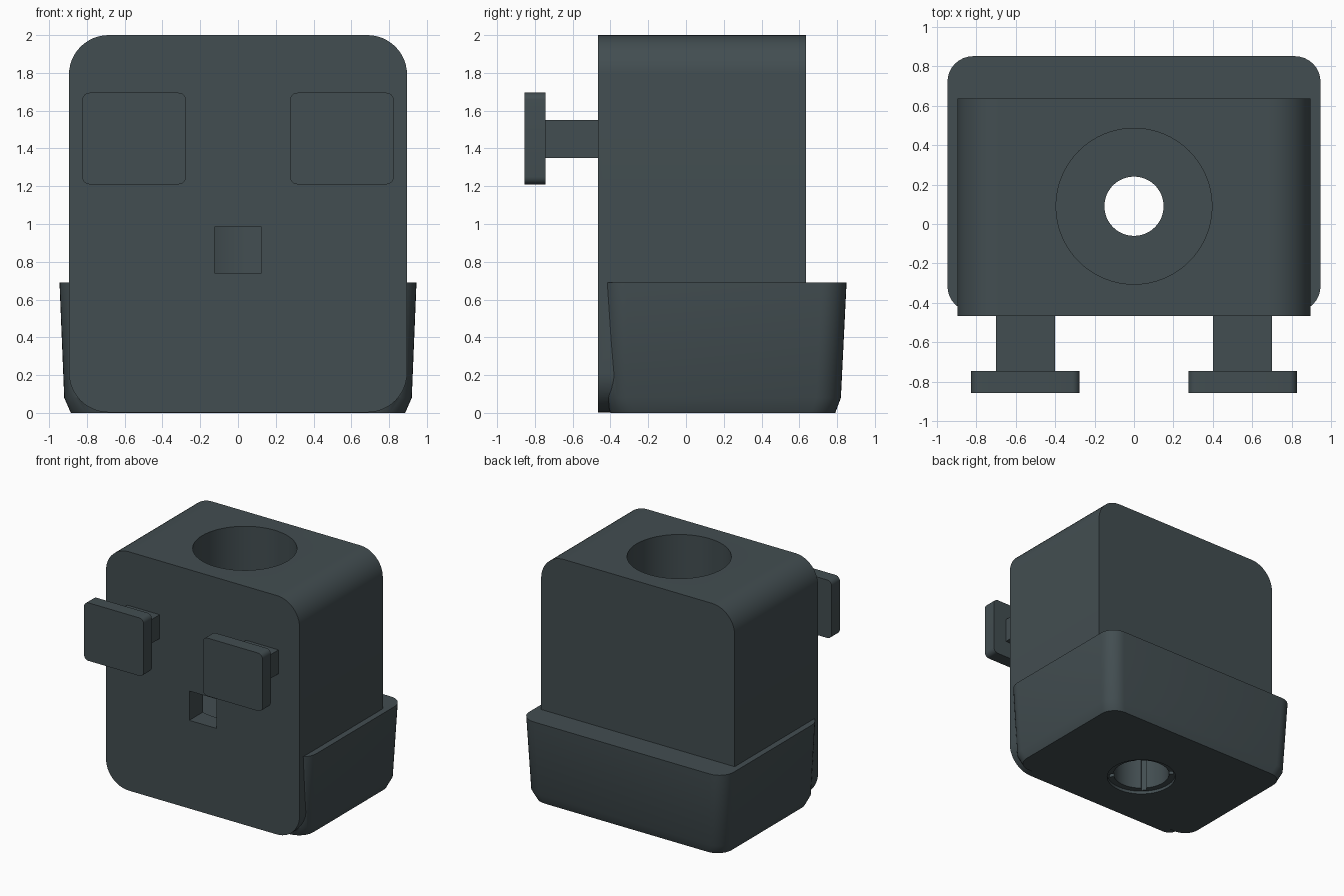
import bpy, bmesh, math

if "Cube" in bpy.data.objects:
    bpy.data.objects.remove(bpy.data.objects["Cube"])

slate = bpy.data.materials.new("dark slate")
slate.diffuse_color = (0.055, 0.075, 0.082, 1)
slate.use_nodes = True
slate.node_tree.nodes["Principled BSDF"].inputs["Base Color"].default_value = slate.diffuse_color


def rounded_rect(x0, x1, y0, y1, r, n=8):
    """Counter-clockwise outline of a rectangle with rounded corners."""
    pts = []
    for i, (cx, cy) in enumerate([(x1 - r, y1 - r), (x0 + r, y1 - r),
                                  (x0 + r, y0 + r), (x1 - r, y0 + r)]):
        for k in range(n + 1):
            a = math.pi / 2 * (i + k / n)
            pts.append((cx + r * math.cos(a), cy + r * math.sin(a)))
    return pts


def circle(r, cx=0, cy=0, n=64):
    return [(cx + r * math.cos(2 * math.pi * k / n),
             cy + r * math.sin(2 * math.pi * k / n)) for k in range(n)]


def loft(name, rings):
    """Skin a stack of equal-length 3D rings and cap both ends."""
    bm = bmesh.new()
    loops = [[bm.verts.new(p) for p in ring] for ring in rings]
    n = len(loops[0])
    for a, b in zip(loops, loops[1:]):
        for i in range(n):
            j = (i + 1) % n
            bm.faces.new((a[i], a[j], b[j], b[i]))
    bm.faces.new(loops[0][::-1])
    bm.faces.new(loops[-1])
    bmesh.ops.recalc_face_normals(bm, faces=bm.faces)
    me = bpy.data.meshes.new(name)
    bm.to_mesh(me)
    bm.free()
    me.materials.append(slate)
    ob = bpy.data.objects.new(name, me)
    bpy.context.collection.objects.link(ob)
    return ob


def along_y(name, outline, y0, y1):
    return loft(name, [[(x, y, z) for x, z in outline] for y in (y0, y1)])


def along_z(name, outline, z0, z1):
    return loft(name, [[(x, y, z) for x, y in outline] for z in (z0, z1)])


def box(name, x0, x1, y0, y1, z0, z1):
    return along_z(name, [(x0, y0), (x1, y0), (x1, y1), (x0, y1)], z0, z1)


def combine(target, other, operation):
    """Apply a boolean and remove the tool object."""
    mod = target.modifiers.new("cut", 'BOOLEAN')
    mod.operation, mod.object, mod.solver = operation, other, 'EXACT'
    dg = bpy.context.evaluated_depsgraph_get()
    me = bpy.data.meshes.new_from_object(target.evaluated_get(dg))
    target.modifiers.clear()
    target.data = me
    bpy.data.objects.remove(other)


def smooth(ob):
    bpy.ops.object.select_all(action='DESELECT')
    ob.select_set(True)
    bpy.context.view_layer.objects.active = ob
    bpy.ops.object.shade_smooth_by_angle(angle=math.radians(30))


# Upright body with rounded side corners
body = along_y("body", rounded_rect(-0.895, 0.895, 0.003, 2.0, 0.21, 12), -0.465, 0.635)

# Tapered base with a softened lower edge: height, half width, front, back
levels = [(0, 0.885, -0.40, 0.79), (0.08, 0.92, -0.425, 0.82), (0.69, 0.945, -0.445, 0.85)]
base = loft("base", [[(x, y, z) for x, y in rounded_rect(-w, w, f, b, 0.13)]
                     for z, w, f, b in levels])
combine(body, base, 'UNION')

# Wide bore from the top, narrow through hole, socket from below
CY = 0.09
for r, z0, z1 in [(0.395, 0.70, 2.2), (0.15, 0.3, 1.0), (0.22, -0.1, 0.5), (0.27, -0.1, 0.025)]:
    combine(body, along_z("bore_cutter", circle(r, 0, CY), z0, z1), 'DIFFERENCE')

# Four key slots in the lower socket
for k in range(4):
    a = math.pi / 4 + k * math.pi / 2
    c, s = math.cos(a), math.sin(a)
    outline = [(c * u - s * v, CY + s * u + c * v)
               for u, v in [(0.16, -0.02), (0.255, -0.02), (0.255, 0.02), (0.16, 0.02)]]
    combine(body, along_z("slot_cutter", outline, -0.05, 0.45), 'DIFFERENCE')

# Square mouth opening through the front wall into the bore
combine(body, box("mouth_cutter", -0.125, 0.125, -0.6, 0.0, 0.74, 0.985), 'DIFFERENCE')
smooth(body)

# Eyes: rounded plates on square stalks
for side, s in (("left", -1), ("right", 1)):
    xs = sorted((0.40 * s, 0.70 * s))
    box(side + "_eye_stalk", *xs, -0.75, -0.46, 1.35, 1.55)
    xs = sorted((0.275 * s, 0.825 * s))
    smooth(along_y(side + "_eye_plate", rounded_rect(*xs, 1.21, 1.695, 0.04, 6), -0.855, -0.745))
